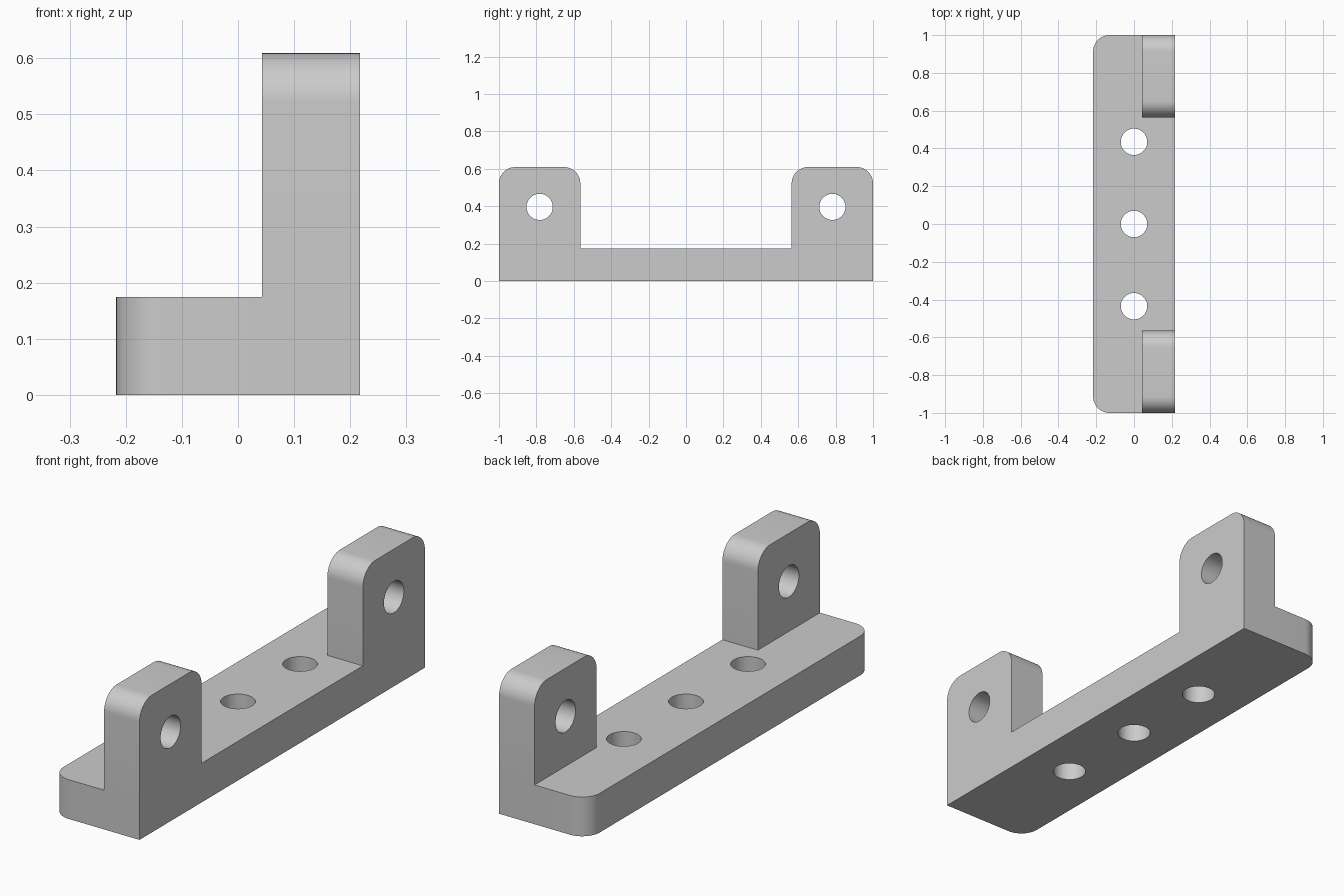
import bpy
import bmesh
from math import cos, sin, pi
from mathutils import Vector

HALF_W, BASE_H, LUG_TOP = 0.217, 0.174, 0.609
LUG_X, LUG_IN, LUG_Y = 0.043, 0.565, 0.7825
CORNER, HOLE_R, HOLE_Z = 0.087, 0.07, 0.396

cube = bpy.data.objects.get("Cube")
if cube:
    bpy.data.objects.remove(cube, do_unlink=True)

grey = bpy.data.materials.new("light_grey")
grey.use_nodes = True
colour = (0.6, 0.6, 0.6, 1)
grey.diffuse_color = colour
grey.node_tree.nodes["Principled BSDF"].inputs["Base Color"].default_value = colour


def arc(cx, cy, r, start, end, steps):
    """Points along a circular arc, angles in half turns."""
    angles = [pi * (start + (end - start) * i / steps) for i in range(steps + 1)]
    return [(cx + r * cos(a), cy + r * sin(a)) for a in angles]


def extrude(name, outline, axis, low, high):
    """Solid from an outline in (x, y) for axis z, or (y, z) for axis x."""
    place = (lambda p: (p[0], p[1], low)) if axis == "z" else (lambda p: (low, *p))
    push = Vector((0, 0, 1)) if axis == "z" else Vector((1, 0, 0))
    bm = bmesh.new()
    face = bm.faces.new([bm.verts.new(place(p)) for p in outline])
    new = bmesh.ops.extrude_face_region(bm, geom=[face])["geom"]
    moved = [v for v in new if isinstance(v, bmesh.types.BMVert)]
    bmesh.ops.translate(bm, verts=moved, vec=push * (high - low))
    bmesh.ops.recalc_face_normals(bm, faces=bm.faces)
    mesh = bpy.data.meshes.new(name)
    bm.to_mesh(mesh)
    bm.free()
    mesh.materials.append(grey)
    obj = bpy.data.objects.new(name, mesh)
    bpy.context.collection.objects.link(obj)
    return obj


def combine(target, tool, operation):
    """Apply a boolean and discard the tool."""
    mod = target.modifiers.new(operation.lower(), "BOOLEAN")
    mod.operation, mod.solver, mod.object = operation, "EXACT", tool
    bpy.context.view_layer.objects.active = target
    bpy.ops.object.modifier_apply(modifier=mod.name)
    bpy.data.objects.remove(tool, do_unlink=True)


# Base bar, rounded on its two left-hand corners
edge = -HALF_W + CORNER
base_outline = [(HALF_W, -1), (HALF_W, 1)]
base_outline += arc(edge, 1 - CORNER, CORNER, 0.5, 1, 12)
base_outline += arc(edge, CORNER - 1, CORNER, 1, 1.5, 12)
bracket = extrude("mounting_bracket", base_outline, "z", 0, BASE_H)

# Upright lugs with rounded tops, one at each end
for side in (-1, 1):
    inner, outer = sorted((side * LUG_IN, side))
    shoulder = LUG_TOP - CORNER
    outline = [(inner, 0), (outer, 0)]
    outline += arc(outer - CORNER, shoulder, CORNER, 0, 0.5, 12)
    outline += arc(inner + CORNER, shoulder, CORNER, 0.5, 1, 12)
    combine(bracket, extrude("lug", outline, "x", LUG_X, HALF_W), "UNION")

# Cross holes through the lugs
for y in (-LUG_Y, LUG_Y):
    circle = arc(y, HOLE_Z, HOLE_R, 0, 2, 48)[:-1]
    combine(bracket, extrude("lug_hole", circle, "x", -0.1, 0.4), "DIFFERENCE")

# Vertical holes through the base
for y in (-0.435, 0, 0.435):
    circle = arc(0, y, HOLE_R, 0, 2, 48)[:-1]
    combine(bracket, extrude("base_hole", circle, "z", -0.1, 0.4), "DIFFERENCE")

# Smooth the rounds, keep the edges crisp
bpy.ops.object.select_all(action="DESELECT")
bracket.select_set(True)
bpy.context.view_layer.objects.active = bracket
bpy.ops.object.shade_smooth_by_angle(angle=pi / 6)
